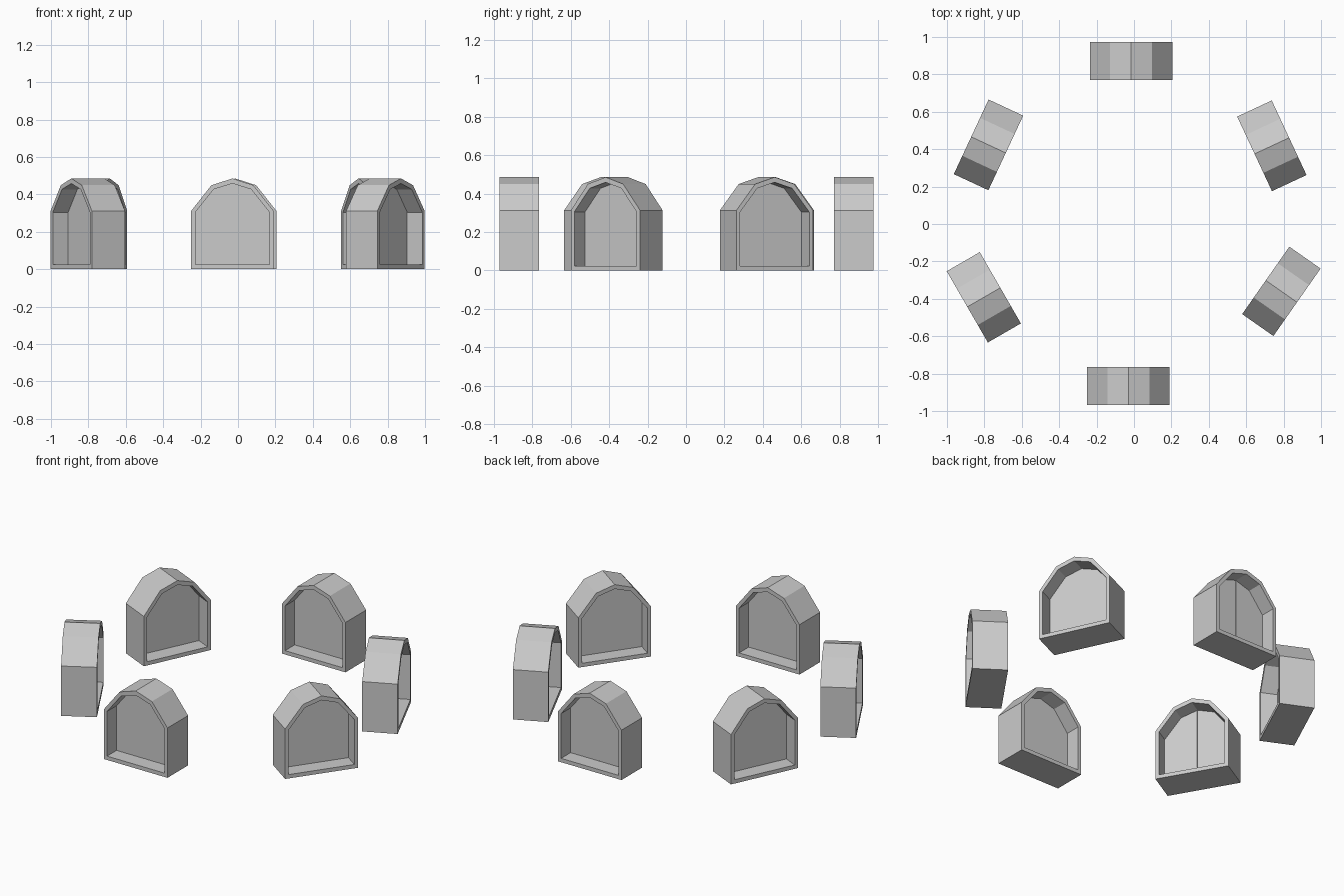
import bpy, bmesh
from math import radians

cube = bpy.data.objects.get("Cube")
if cube:
    bpy.data.objects.remove(cube, do_unlink=True)

stone = bpy.data.materials.new("light_grey")
stone.use_nodes = True
GREY = (0.6, 0.6, 0.6, 1)
stone.diffuse_color = GREY
stone.node_tree.nodes["Principled BSDF"].inputs["Base Color"].default_value = GREY

DEPTH = 0.102   # half depth of each arch
GAP = 0.003     # half width of the seam between door leaves


def mirrored(half):
    """Closed profile from its left half, which ends at the peak."""
    return half + [(-x, z) for x, z in reversed(half[:-1])]


OUTER_HALF = [(-0.22, 0), (-0.22, 0.312), (-0.112, 0.449), (0, 0.485)]
INNER_HALF = [(-0.198, 0.024), (-0.198, 0.304), (-0.1, 0.427), (0, 0.458)]
OUTER, INNER = mirrored(OUTER_HALF), mirrored(INNER_HALF)


def finish(name, bm, place):
    bmesh.ops.recalc_face_normals(bm, faces=bm.faces)
    mesh = bpy.data.meshes.new(name)
    bm.to_mesh(mesh)
    bm.free()
    mesh.materials.append(stone)
    obj = bpy.data.objects.new(name, mesh)
    x, y, angle = place
    obj.location = (x, y, 0)
    obj.rotation_euler.z = radians(angle)
    bpy.context.collection.objects.link(obj)


def ring(bm, profile, y):
    return [bm.verts.new((x, y, z)) for x, z in profile]


def bridge(bm, a, b):
    n = len(a)
    for i in range(n):
        j = (i + 1) % n
        bm.faces.new((a[i], a[j], b[j], b[i]))


def frame(name, place):
    """Hollow arched tube, open at both ends."""
    bm = bmesh.new()
    loops = [ring(bm, OUTER, -DEPTH), ring(bm, OUTER, DEPTH),
             ring(bm, INNER, DEPTH), ring(bm, INNER, -DEPTH)]
    for i in range(len(loops)):
        bridge(bm, loops[i], loops[(i + 1) % len(loops)])
    finish(name, bm, place)


def plate(name, profile, y0, y1, place):
    """Profile extruded between two depths."""
    bm = bmesh.new()
    a, b = ring(bm, profile, y0), ring(bm, profile, y1)
    bm.faces.new(a)
    bm.faces.new(b)
    bridge(bm, a, b)
    finish(name, bm, place)


# Arch placements: x, y, turn in degrees, and whether it has door leaves
ARCHES = {
    "front": (-0.03, -0.867, 0, True),
    "front_left": (0.788, -0.36, 55, False),
    "back_left": (0.737, 0.418, 115, False),
    "back": (-0.015, 0.872, 180, True),
    "back_right": (-0.778, 0.423, 65, False),
    "front_right": (-0.803, -0.392, 120, True),
}

for label, (x, y, angle, leaves) in ARCHES.items():
    place = (x, y, angle)
    frame(label + "_arch_frame", place)
    plate(label + "_arch_panel", INNER, -0.004, 0.007, place)
    if leaves:
        # Two thin leaves leave a fine seam down the middle
        half = INNER_HALF[:-1] + [(-GAP, INNER_HALF[-1][1]), (-GAP, INNER_HALF[0][1])]
        for side, sign in (("right", 1), ("left", -1)):
            leaf = [(px * sign, pz) for px, pz in half]
            plate(f"{label}_door_leaf_{side}", leaf, -0.008, -0.004, place)
